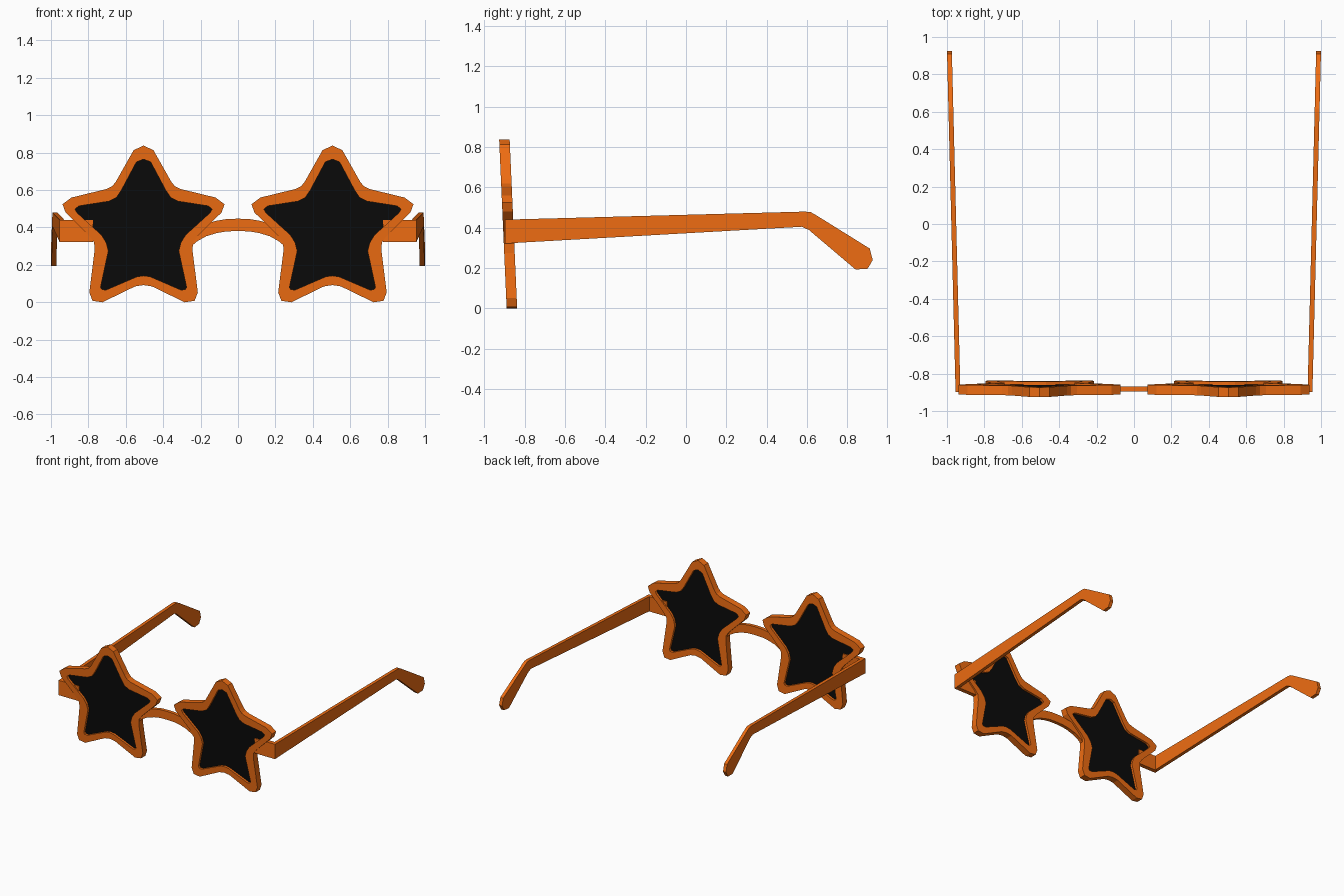
import bpy, bmesh

if "Cube" in bpy.data.objects:
    bpy.data.objects.remove(bpy.data.objects["Cube"])


def material(name, color):
    m = bpy.data.materials.new(name)
    m.diffuse_color = color
    m.use_nodes = True
    m.node_tree.nodes["Principled BSDF"].inputs["Base Color"].default_value = m.diffuse_color
    return m


ORANGE = material("orange_plastic", (0.85, 0.15, 0.006, 1))
BLACK = material("dark_lens", (0.003, 0.003, 0.003, 1))
STAR_X = 0.505


def finish(name, bm, mat, mirror=True):
    bmesh.ops.recalc_face_normals(bm, faces=bm.faces[:])
    me = bpy.data.meshes.new(name)
    bm.to_mesh(me)
    bm.free()
    me.materials.append(mat)
    ob = bpy.data.objects.new(name, me)
    bpy.context.collection.objects.link(ob)
    if mirror:
        mod = ob.modifiers.new("mirror", 'MIRROR')
        mod.use_clip = False
        mod.use_mirror_merge = False
    return ob


def prism(name, front, back, mat, mirror=True):
    """Solid between two matching closed outlines."""
    bm = bmesh.new()
    a = [bm.verts.new(p) for p in front]
    b = [bm.verts.new(p) for p in back]
    bm.faces.new(a)
    bm.faces.new(b[::-1])
    for i in range(len(a)):
        j = (i + 1) % len(a)
        bm.faces.new((a[i], b[i], b[j], a[j]))
    return finish(name, bm, mat, mirror)


def whole(half):
    """Complete a half outline that starts and ends on its axis."""
    return half + [(-x, z) for x, z in half[-2:0:-1]]


def tilted(outline, dy):
    """Place a star outline on the forward-leaning lens plane."""
    return [(STAR_X + x, -0.881 - (z - 0.42) * 0.0445 + dy, z) for x, z in outline]


# Half star outlines: top tip, valley, side tip, valley, foot, bottom valley
outer = whole([(0, .838), (.053, .813), (.148, .645), (.168, .62), (.20, .605),
               (.385, .56), (.433, .524), (.417, .48), (.29, .355), (.264, .32),
               (.262, .275), (.29, .053), (.273, .008), (.22, 0), (.045, .085), (0, .092)])
inner = whole([(0, .765), (.038, .75), (.118, .60), (.145, .56), (.185, .54),
               (.345, .515), (.367, .498), (.355, .478), (.225, .36), (.20, .32),
               (.188, .275), (.23, .08), (.222, .068), (.20, .066), (.035, .137), (0, .142)])

# Star rims: rectangular section around each star
bm = bmesh.new()
loops = [[bm.verts.new(p) for p in tilted(o, d)]
         for o, d in ((outer, -.026), (outer, .026), (inner, .026), (inner, -.026))]
n = len(outer)
for k in range(4):
    a, b = loops[k], loops[(k + 1) % 4]
    for i in range(n):
        j = (i + 1) % n
        bm.faces.new((a[i], a[j], b[j], b[i]))
finish("star_rims", bm, ORANGE)

# Lenses: thin panes set into the rims
pane = [(xi * .85 + xo * .15, zi * .85 + zo * .15)
        for (xi, zi), (xo, zo) in zip(inner, outer)]
prism("lenses", tilted(pane, -.008), tilted(pane, .008), BLACK)

# Bridge: arched bar between the stars
top = [(0, .447), (.06, .445), (.12, .435), (.18, .417), (.26, .38)]
low = [(.26, .29), (.22, .325), (.17, .353), (.11, .371), (.06, .379), (0, .381)]
arch = whole(top + low)
prism("bridge", [(x, -.896, z) for x, z in arch],
      [(x, -.869, z) for x, z in arch], ORANGE, mirror=False)

# End pieces: blocks joining rims to temple arms
block = [(.775, .322), (.953, .322), (.953, .44), (.775, .44)]
prism("end_pieces", [(x, -.897, z) for x, z in block],
      [(x, -.865, z) for x, z in block], ORANGE)

# Temple arms: side profile with drooping ear tip, splayed outwards
arm = [(-.897, .44), (.59, .48), (.618, .477), (.64, .465), (.91, .297), (.925, .24),
       (.90, .197), (.84, .193), (.61, .388), (.575, .405), (-.897, .322)]


def splay(y):
    return .954 + (y + .897) * .0252


prism("temple_arms", [(splay(y), y, z) for y, z in arm],
      [(splay(y) - .026, y, z) for y, z in arm], ORANGE)
